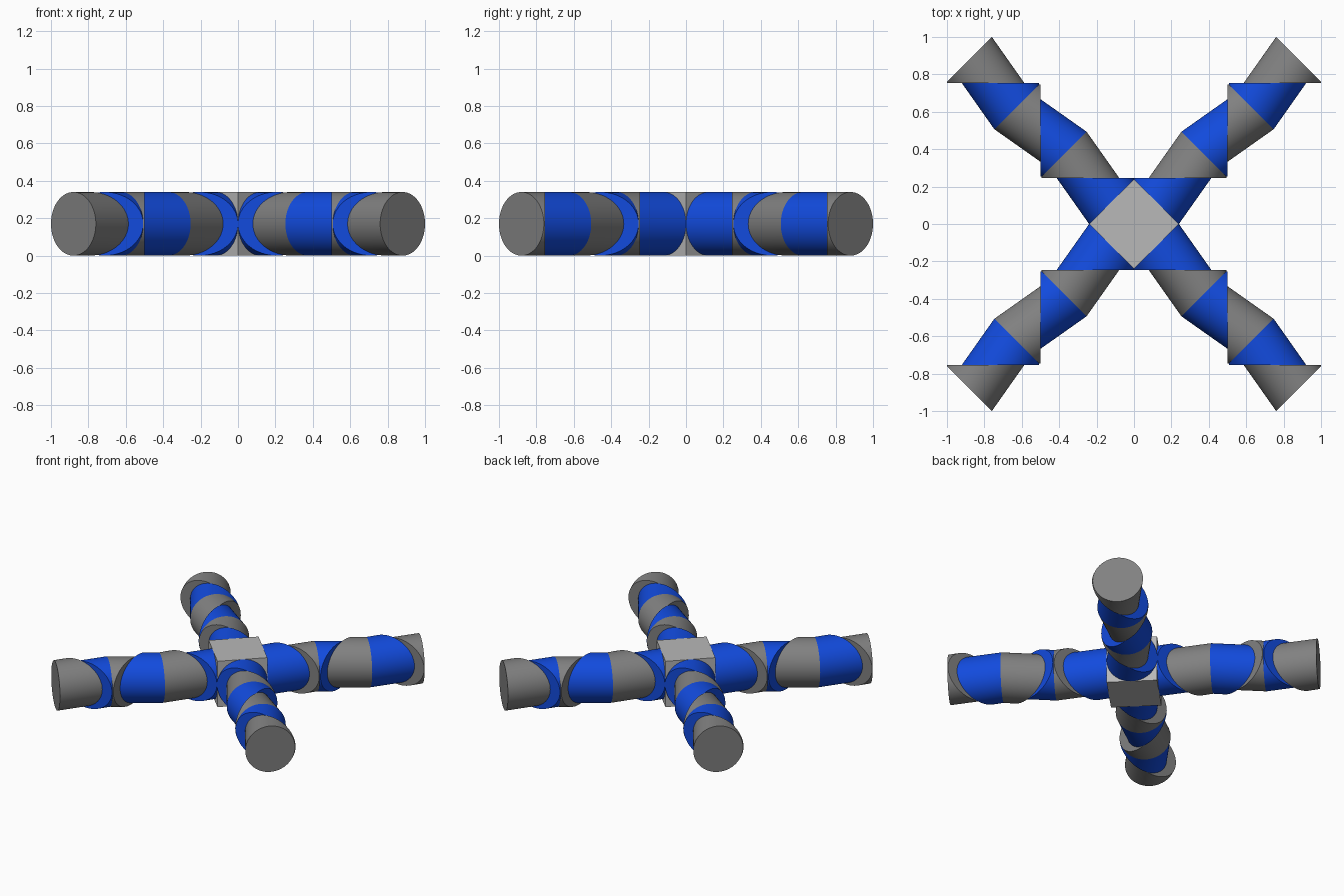
import bpy
import bmesh
from math import sin, cos, pi
from mathutils import Matrix, Vector

cube = bpy.data.objects.get("Cube")
if cube:
    bpy.data.objects.remove(cube, do_unlink=True)

SIDES = 64
RADIUS = 0.17        # round end faces and hub half height
CORNER = 0.12        # half extent of a diagonal face along x and y
JOINT_HALF = 0.207   # half width of an oval joint face
FACES = [0.12 + i * 0.76 / 3 for i in range(4)]
JOINTS = [(a + b) / 2 for a, b in zip(FACES, FACES[1:])]


def material(name, rgb):
    mat = bpy.data.materials.new(name)
    mat.use_nodes = True
    mat.diffuse_color = (*rgb, 1)
    mat.node_tree.nodes["Principled BSDF"].inputs["Base Color"].default_value = (*rgb, 1)
    return mat


light_grey = material("light grey", (0.48, 0.48, 0.48))
grey = material("mid grey", (0.22, 0.22, 0.22))
blue = material("blue", (0.006, 0.07, 0.73))


def add_object(name, bm, mat):
    bmesh.ops.recalc_face_normals(bm, faces=bm.faces)
    mesh = bpy.data.meshes.new(name)
    bm.to_mesh(mesh)
    bm.free()
    mesh.materials.append(mat)
    obj = bpy.data.objects.new(name, mesh)
    bpy.context.collection.objects.link(obj)
    return obj


def wedge(name, face, joint, across, sx, sy, mat):
    """Slanted cylinder from a round diagonal face to an oval joint face.
    The joint plane lies at y = joint, or at x = joint when across is set."""
    toward = 1 if joint > face else -1
    near = face - toward * CORNER            # shared thin corner of the wedge
    mid = near + toward * JOINT_HALF
    bm = bmesh.new()
    rings = ([], [])
    for i in range(SIDES):
        c, s = cos(2 * pi * i / SIDES), sin(2 * pi * i / SIDES)
        z = RADIUS + RADIUS * s
        round_pt = (face - toward * CORNER * c, face + toward * CORNER * c)
        oval_pt = (mid - toward * JOINT_HALF * c, joint)
        for ring, (x, y) in zip(rings, (round_pt, oval_pt)):
            if across:
                x, y = y, x
            ring.append(bm.verts.new((sx * x, sy * y, z)))
    for ring in rings:
        bm.faces.new(ring)
    for i in range(SIDES):
        j = (i + 1) % SIDES
        bm.faces.new((rings[0][i], rings[0][j], rings[1][j], rings[1][i]))
    return add_object(name, bm, mat)


# Central hub, turned so its sides face the arms
bm = bmesh.new()
bmesh.ops.create_cube(bm, size=2 * RADIUS, matrix=Matrix.Translation(
    Vector((0, 0, RADIUS))) @ Matrix.Rotation(pi / 4, 4, "Z"))
add_object("hub", bm, light_grey)

# Four zigzag arms, each three joints of one blue and one grey wedge
wedges = []
for sx, side in ((1, "left"), (-1, "right")):
    for sy, end in ((-1, "front"), (1, "back")):
        for k, joint in enumerate(JOINTS):
            label = f"{end}_{side}_arm_segment_{k + 1}"
            across = k == 1
            wedges.append(wedge(label + "_inner", FACES[k], joint, across, sx, sy, blue))
            wedges.append(wedge(label + "_outer", FACES[k + 1], joint, across, sx, sy, grey))

# Smooth round walls with crisp end faces
bpy.ops.object.select_all(action="DESELECT")
for obj in wedges:
    obj.select_set(True)
bpy.context.view_layer.objects.active = wedges[0]
bpy.ops.object.shade_smooth_by_angle(angle=pi / 9)
